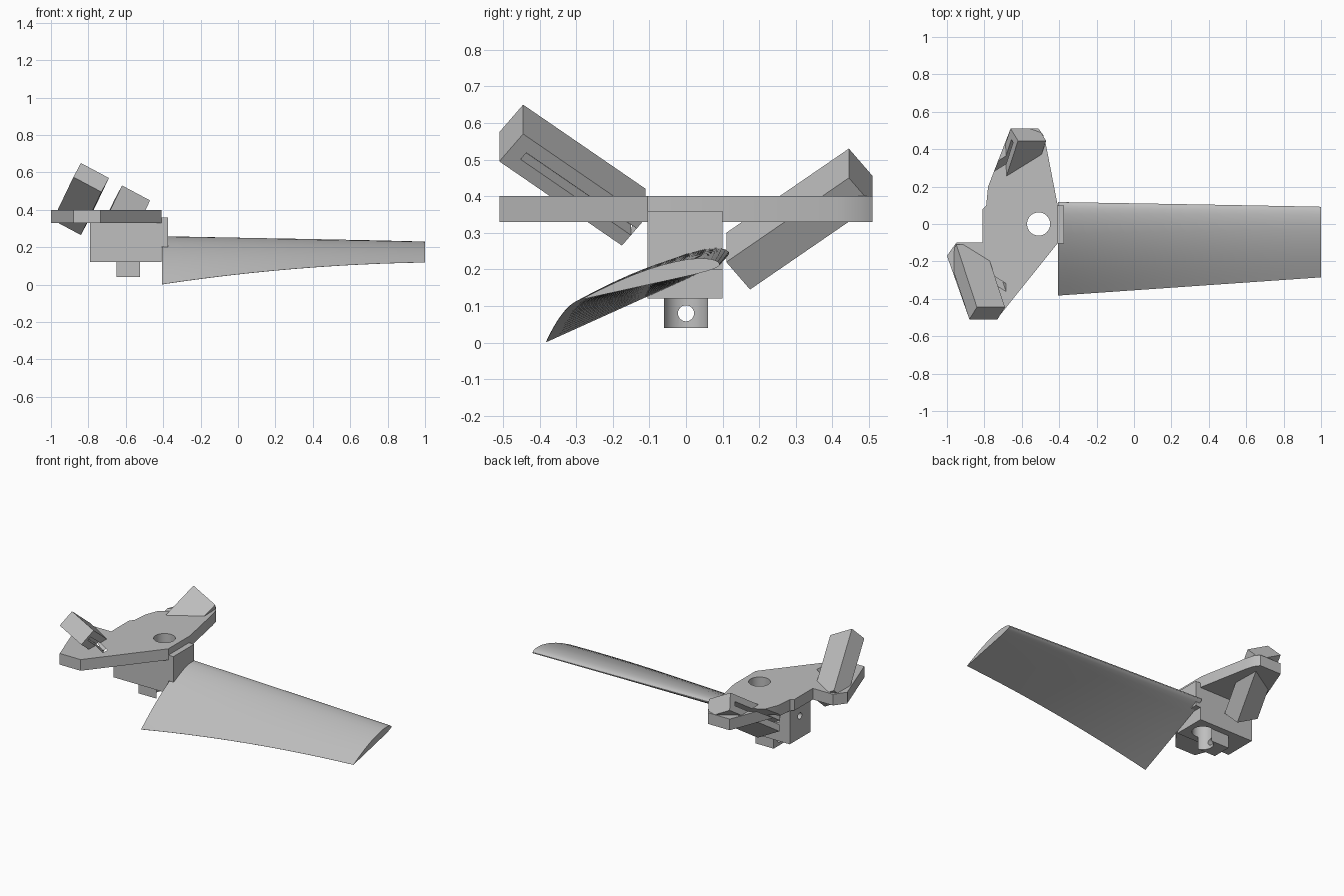
import bpy, bmesh, math
from mathutils import Vector

cube = bpy.data.objects.get("Cube")
if cube:
    bpy.data.objects.remove(cube, do_unlink=True)

grey = bpy.data.materials.new("light_grey")
grey.use_nodes = True
colour = (0.52, 0.52, 0.52, 1)
grey.diffuse_color = colour
grey.node_tree.nodes["Principled BSDF"].inputs["Base Color"].default_value = colour


def finish(name, bm):
    bmesh.ops.recalc_face_normals(bm, faces=bm.faces)
    mesh = bpy.data.meshes.new(name)
    bm.to_mesh(mesh)
    bm.free()
    mesh.materials.append(grey)
    obj = bpy.data.objects.new(name, mesh)
    bpy.context.collection.objects.link(obj)
    return obj


def loft(name, rings):
    """Skin a list of equal rings and cap both ends."""
    bm = bmesh.new()
    rows = [[bm.verts.new(p) for p in ring] for ring in rings]
    n = len(rows[0])
    for a, b in zip(rows, rows[1:]):
        for i in range(n):
            j = (i + 1) % n
            bm.faces.new((a[i], a[j], b[j], b[i]))
    bm.faces.new(rows[0])
    bm.faces.new(rows[-1])
    return finish(name, bm)


def slab(name, corner, u, v, w):
    """Box spanned by three edge vectors from one corner."""
    base = [corner, corner + u, corner + u + v, corner + v]
    return loft(name, [base, [p + w for p in base]])


def block(name, lo, hi):
    d = Vector(hi) - Vector(lo)
    return slab(name, Vector(lo), Vector((d.x, 0, 0)), Vector((0, d.y, 0)), Vector((0, 0, d.z)))


def rod(name, start, end, radius, sides=40):
    start, end = Vector(start), Vector(end)
    turn = (end - start).to_track_quat("Z", "Y")
    ring = [turn @ Vector((radius * math.cos(a), radius * math.sin(a), 0))
            for a in (2 * math.pi * i / sides for i in range(sides))]
    return loft(name, [[p + start for p in ring], [p + end for p in ring]])


def cut(obj, cutter):
    mod = obj.modifiers.new("cut", "BOOLEAN")
    mod.operation = "DIFFERENCE"
    mod.solver = "EXACT"
    mod.object = cutter
    bpy.context.view_layer.objects.active = obj
    bpy.ops.object.modifier_apply(modifier=mod.name)


# Mounting plate
outline = [(-.88, -.51), (-.735, -.51), (-.41, -.105), (-.41, .11), (-.47, .42),
           (-.485, .475), (-.51, .51), (-.66, .51), (-.78, .2), (-.79, .1),
           (-.81, .08), (-.81, -.1), (-.95, -.1), (-1, -.17)]
plate = loft("mounting_plate", [[Vector((x, y, z)) for x, y in outline] for z in (.33, .4)])

# Hub under the plate, root flange and lower peg
hub = block("hub_block", (-.79, -.105, .12), (-.41, .1, .36))
flange = block("root_flange", (-.42, -.105, .2), (-.375, .1, .36))
peg = block("lower_peg", (-.65, -.06, .04), (-.51, .06, .13))

# Tilted arms, each with a groove that also slots the plate
across = Vector((.15, 0, -.08))
normal = across.normalized()
cutters = []
for name, corner, side, out in (("front_arm", Vector((-.84, -.445, .65)), -1, 1),
                                ("rear_arm", Vector((-.62, .445, .53)), 1, -1)):
    down = Vector((-.04, side * .065, -.075))
    along = Vector((-.11, side * -.335, -.23))
    arm = slab(name, corner, across, down, along)
    face = corner + (across if out > 0 else Vector())
    groove = slab(name + "_groove_cutter", face + down * .38 + along * .1 - normal * out * .06,
                  normal * out * .141, down * .24, along * .9)
    cut(arm, groove)
    cut(plate, groove)
    cutters.append(groove)

# Vertical bore, peg pin hole and hub side hole
bore = rod("bore_cutter", (-.51, 0, -.1), (-.51, 0, .6), .062)
pin = rod("pin_cutter", (-.8, 0, .08), (-.4, 0, .08), .022, 24)
screw = rod("screw_cutter", (-.85, 0, .26), (-.55, 0, .26), .02, 24)
for part in (plate, hub, peg):
    cut(part, bore)
cut(peg, pin)
cut(hub, screw)
cutters += [bore, pin, screw]
for c in cutters:
    bpy.data.objects.remove(c, do_unlink=True)

# Twisted, tapered blade: (distance from leading edge, height) per unit chord
upper = [(1, .002), (.9, .028), (.8, .052), (.7, .0735), (.6, .0915), (.5, .105),
         (.4, .114), (.3, .117), (.2, .114), (.1, .096), (.05, .079), (.025, .065),
         (.01, .052), (0, .035)]
lower = [(.004, .025), (.0125, .019), (.05, .009), (.1, .004), (.2, 0), (.5, 0), (1, 0)]
rings = []
steps = 24
for i in range(steps + 1):
    t = i / steps
    x = -.405 + 1.405 * t
    lead = Vector((x, .125 - .03 * t, .23 - .028 * t))
    trail = Vector((x, -.382 + .097 * t, .001 + .212 * t - .095 * t * t))
    chord = trail - lead
    up = Vector((0, -chord.z, chord.y)) * -1
    rings.append([lead + chord * c + up * h for c, h in upper + lower])
blade = loft("blade", rings)

# Smooth the curved parts while keeping hard edges
bpy.ops.object.select_all(action="DESELECT")
for obj in (blade, plate, hub, peg):
    obj.select_set(True)
bpy.context.view_layer.objects.active = blade
bpy.ops.object.shade_smooth_by_angle(angle=math.radians(30))
